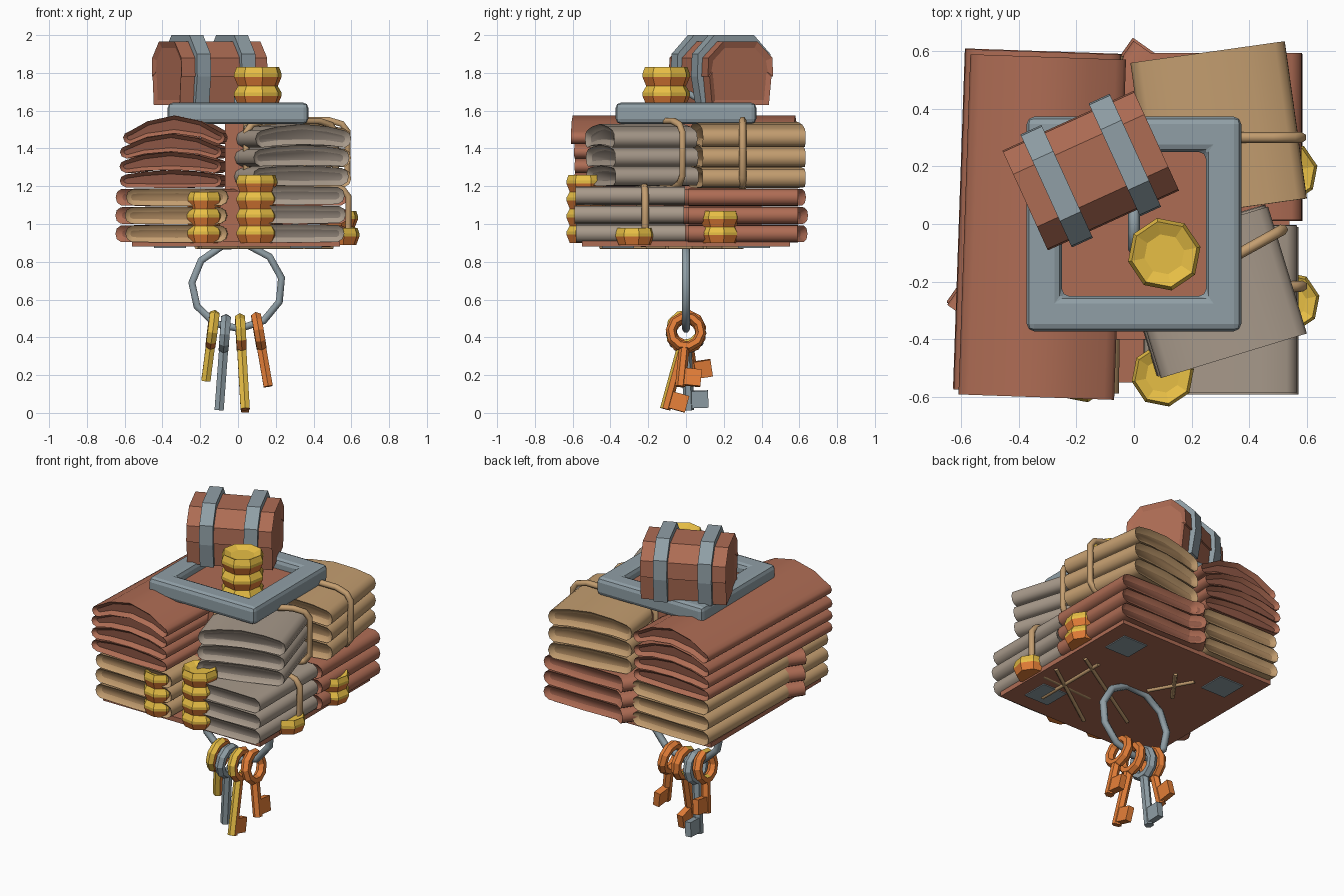
import bpy, bmesh, math, random
from mathutils import Matrix, Vector

random.seed(4)
old = bpy.data.objects.get("Cube")
if old:
    bpy.data.objects.remove(old, do_unlink=True)


def material(name, hexa):
    rgb = [int(hexa[i:i + 2], 16) / 255 for i in (0, 2, 4)]
    col = [c / 12.92 if c < 0.04 else ((c + 0.055) / 1.055) ** 2.4 for c in rgb] + [1]
    m = bpy.data.materials.new(name)
    m.use_nodes = True
    m.diffuse_color = col
    m.node_tree.nodes["Principled BSDF"].inputs["Base Color"].default_value = col
    return m


RED = material("red_cloth", "AE6C54")
RED_D = material("red_fold", "8C5644")
TAN = material("tan_cloth", "C49E70")
TAN_D = material("tan_fold", "A07E58")
GREY = material("grey_cloth", "A89A8B")
GREY_D = material("grey_fold", "81766C")
METAL = material("metal", "909FA6")
GOLD = material("gold", "EDC347")
ORANGE = material("orange_gold", "E57F38")


def place(x, y, z, deg=0):
    return Matrix.Translation((x, y, z)) @ Matrix.Rotation(math.radians(deg), 4, 'Z')


def make(name, bm, mats, matrix=None, smooth=0, rule=None):
    if matrix:
        bm.transform(matrix)
    bmesh.ops.recalc_face_normals(bm, faces=bm.faces)
    if rule:
        for f in bm.faces:
            f.material_index = rule(f)
    me = bpy.data.meshes.new(name)
    bm.to_mesh(me)
    bm.free()
    for m in mats:
        me.materials.append(m)
    ob = bpy.data.objects.new(name, me)
    bpy.context.collection.objects.link(ob)
    if smooth:
        bpy.ops.object.select_all(action='DESELECT')
        ob.select_set(True)
        bpy.context.view_layer.objects.active = ob
        bpy.ops.object.shade_smooth_by_angle(angle=math.radians(smooth))
    return ob


def box(bm, size, at=(0, 0, 0)):
    m = Matrix.Translation(at) @ Matrix.Diagonal((*size, 1))
    return bmesh.ops.create_cube(bm, size=1, matrix=m)["verts"]


def prism(bm, profile, length):
    """Extrude an x-z outline along y, centred; returns both end caps."""
    front = bm.faces.new([bm.verts.new((x, -length / 2, z)) for x, z in profile])
    back = bmesh.ops.extrude_face_region(bm, geom=[front], use_keep_orig=True)["geom"]
    bmesh.ops.translate(bm, verts=[v for v in back if isinstance(v, bmesh.types.BMVert)],
                        vec=(0, length, 0))
    bmesh.ops.recalc_face_normals(bm, faces=bm.faces)
    return [front] + [f for f in back if isinstance(f, bmesh.types.BMFace)]


# Stacks of folded cloth: rounded pads with dark recessed ends
def bundle(name, mats, x, y, z, w, length, height, pads, deg=0, arch=0.0):
    h = (height - arch) / pads
    us = [-1, -0.6, 0, 0.6, 1]
    for i in range(pads):
        lo, hi = arch * i / pads, arch * (i + 1) / pads
        hx = w / 2 - 0.035
        top = [(u * hx, h * 0.99 + hi * (1 - u * u) - h * 0.04 * abs(u)) for u in us]
        low = [(u * hx, h * 0.01 + lo * (1 - u * u) + h * 0.04 * abs(u)) for u in us]
        nose = [(w / 2 - 0.009, h * 0.79), (w / 2, h * 0.5), (w / 2 - 0.009, h * 0.21)]
        outline = low + nose[::-1] + top[::-1] + [(-a, b) for a, b in nose]
        bm = bmesh.new()
        caps = prism(bm, outline, length)
        bmesh.ops.inset_region(bm, faces=caps, thickness=h * 0.27, depth=-0.025)
        for f in caps:
            f.material_index = 1
        shift = random.uniform(-0.012, 0.012)
        make(f"{name}_{i + 1}", bm, mats, place(x, y, z + i * h, deg) @
             Matrix.Translation((shift, -shift, 0)), 50)


bundle("lower_tan_cloth", (TAN, TAN_D), -0.31, 0, 0.9, 0.54, 1.17, 0.29, 3, -1)
bundle("crossed_red_cloth", (RED, RED_D), -0.12, 0.03, 0.9, 0.5, 1.12, 0.29, 3, -35.2)
bundle("lower_red_cloth", (RED, RED_D), 0.295, 0.31, 0.9, 0.56, 0.58, 0.29, 3)
bundle("lower_grey_cloth", (GREY, GREY_D), 0.305, -0.3, 0.9, 0.53, 0.58, 0.3, 3)
bundle("upper_red_cloth", (RED, RED_D), -0.328, 0, 1.19, 0.54, 1.18, 0.385, 4, -2, 0.08)
bundle("upper_tan_cloth", (TAN, TAN_D), 0.285, 0.33, 1.19, 0.54, 0.55, 0.35, 3, 8, 0.03)
bundle("upper_grey_cloth", (GREY, GREY_D), 0.275, -0.235, 1.2, 0.53, 0.46, 0.33, 3, 17, 0.03)

# Red base sheet and filler between the stacks
bm = bmesh.new()
box(bm, (1.1, 1.1, 0.03), (-0.01, 0, 0.895))
box(bm, (0.14, 0.8, 0.27), (-0.03, 0, 1.04))
box(bm, (0.1, 0.5, 0.4), (-0.02, 0.05, 1.35))
make("base_sheet", bm, [RED])

# Square metal tray frame with softened edges
bm = bmesh.new()
plan = [(1, 1), (-1, 1), (-1, -1), (1, -1)]
rings = [[bm.verts.new((sx * r, sy * r, z)) for r, z in
          ((0.25, 1.53), (0.372, 1.53), (0.372, 1.642), (0.25, 1.642))] for sx, sy in plan]
for i in range(4):
    a, c = rings[i], rings[(i + 1) % 4]
    for j in range(4):
        k = (j + 1) % 4
        bm.faces.new((a[j], a[k], c[k], c[j]))
bev = make("tray_frame", bm, [METAL]).modifiers.new("soft_edges", 'BEVEL')
bev.width, bev.segments = 0.026, 2
bm = bmesh.new()
box(bm, (0.54, 0.54, 0.04), (0, 0, 1.565))
make("tray_board", bm, [RED])

# Metal corner plates under the base
bm = bmesh.new()
for sx, sy in ((1, 1), (-1, 1), (1, -1)):
    box(bm, (0.17, 0.17, 0.008), (0.36 * sx, 0.36 * sy, 0.878))
make("bottom_plates", bm, [METAL])

# Chest: vaulted body with inset ends and two straps
spot = place(-0.15, 0.185, 1.63, 24.5 - 90)
half = [(0.165, 0), (0.18, 0.15), (0.19, 0.15), (0.185, 0.25), (0.1, 0.335)]
bm = bmesh.new()
ends = prism(bm, half + [(-x, z) for x, z in half[::-1]], 0.5)
bmesh.ops.inset_region(bm, faces=ends, thickness=0.035, depth=-0.012)
make("chest", bm, [RED], spot)
hoop = [(0.19, 0), (0.215, 0.15), (0.21, 0.27), (0.115, 0.37)]
for side in (-1, 1):
    bm = bmesh.new()
    prism(bm, hoop + [(-x, z) for x, z in hoop[::-1]], 0.08)
    make("chest_strap", bm, [METAL], spot @ Matrix.Translation((0, side * 0.13, 0)))


# Stacks of eight-sided coins: gold above, orange on the undercut
def coins(name, x, y, z, r, n, h=0.09):
    bm = bmesh.new()
    prof = []
    for i in range(n):
        prof += [(r * 0.84, i * h), (r, (i + 0.48) * h), (r, (i + 0.66) * h)]
    prof += [(r * 0.9, n * h), (r * 0.55, (n - 0.2) * h)]
    rings = [[bm.verts.new((a * math.cos(k * math.pi / 4 + 0.2),
                            a * math.sin(k * math.pi / 4 + 0.2), t)) for k in range(8)]
             for a, t in prof]
    for a, b in zip(rings, rings[1:]):
        for k in range(8):
            bm.faces.new((a[k], a[(k + 1) % 8], b[(k + 1) % 8], b[k]))
    bm.faces.new(rings[0])
    bm.faces.new(rings[-1])
    make(name, bm, [GOLD, ORANGE], place(x, y, z), 0, lambda f: int(f.normal.z < -0.1))


coins("tray_coins", 0.105, -0.105, 1.53, 0.128, 3, 0.1)
coins("front_coins_short", -0.18, -0.52, 0.9, 0.1, 3)
coins("front_coins_tall", 0.1, -0.525, 0.9, 0.11, 4)
coins("side_coin", 0.54, -0.27, 0.89, 0.105, 1)
coins("side_coins", 0.53, 0.18, 0.9, 0.108, 2, 0.085)


# Round cords
def cord(name, points, r, mat, closed=True):
    cu = bpy.data.curves.new(name, 'CURVE')
    cu.dimensions = '3D'
    cu.bevel_depth, cu.bevel_resolution, cu.use_fill_caps = r, 1, True
    sp = cu.splines.new('POLY')
    sp.points.add(len(points) - 1)
    for p, co in zip(sp.points, points):
        p.co = (*co, 1)
    sp.use_cyclic_u = closed
    cu.materials.append(mat)
    ob = bpy.data.objects.new(name, cu)
    bpy.context.collection.objects.link(ob)


def tie(name, x, y, z, w, h, deg):
    pts = []
    for sx, sz in ((1, 1), (-1, 1), (-1, -1), (1, -1)):
        corner = [(w / 2 * sx, 0, (h / 2 - 0.06) * sz), ((w / 2 - 0.03) * sx, 0, (h / 2 - 0.02) * sz),
                  ((w / 2 - 0.1) * sx, 0, h / 2 * sz)]
        pts += corner if sx * sz > 0 else corner[::-1]
    cord(name, [place(x, y, z, deg) @ Vector(p) for p in pts], 0.019, TAN)


tie("upper_tan_tie", 0.29, 0.3, 1.37, 0.58, 0.36, 0)
tie("upper_grey_tie", 0.28, -0.15, 1.37, 0.54, 0.35, 29)
tie("lower_grey_tie", 0.31, -0.23, 1.05, 0.55, 0.31, 3)
for a, b in (((-0.2, 0.3), (-0.06, 0.05)), ((-0.06, 0.3), (-0.22, 0.08)),
             ((0.45, 0.1), (-0.2, -0.3)), ((0.5, -0.1), (0, -0.45)), ((0.35, 0.1), (0.35, -0.4))):
    cord("bottom_cord", [(*a, 0.878), (*b, 0.878)], 0.012, TAN, False)

# Key ring, the loop inside the tray, and hanging keys
turn = [k * math.tau / 11 + 0.2 for k in range(11)]
cord("key_ring", [(0.24 * math.cos(a) - 0.005, 0, 0.67 + 0.225 * math.sin(a)) for a in turn],
     0.022, METAL)
cord("tray_loop", [(0, 0.09 * math.cos(a), 1.6 + 0.09 * math.sin(a)) for a in turn], 0.02, METAL)


def key(name, head, tip, mats):
    head, tip = Vector(head), Vector(tip)
    up = (head - tip).normalized()
    length = (tip - head).length
    bm = bmesh.new()
    rings = []
    for k in range(10):
        a = k * math.tau / 10
        rings.append([bm.verts.new((0.03 * math.sin(b), (0.08 + 0.028 * math.cos(b)) * math.cos(a),
                                    (0.08 + 0.028 * math.cos(b)) * math.sin(a)))
                      for b in [j * math.tau / 6 for j in range(6)]])
    for k in range(10):
        a, c = rings[k], rings[(k + 1) % 10]
        for j in range(6):
            bm.faces.new((a[j], a[(j + 1) % 6], c[(j + 1) % 6], c[j]))
    shaft = length - 0.07
    bmesh.ops.create_cone(bm, cap_ends=True, segments=6, radius1=0.028, radius2=0.028, depth=shaft,
                          matrix=Matrix.Translation((0, 0, -0.07 - shaft / 2)))
    bit = set(box(bm, (0.04, 0.09, 0.09), (0, 0.06, 0.055 - length)))
    side = up.cross(Vector((1, 0, 0))).normalized()
    m = Matrix((side.cross(up), side, up)).transposed().to_4x4()
    last = len(mats) - 1
    make(name, bm, mats, Matrix.Translation(head) @ m, 0,
         lambda f: last * int(f.normal.y > -0.1 or f.normal.z < -0.5 or f.verts[0] in bit))


key("short_gold_key", (-0.135, 0, 0.44), (-0.17, 0.04, 0.17), [GOLD, ORANGE])
key("metal_key", (-0.07, 0, 0.42), (-0.1, 0.015, 0.015), [METAL])
key("long_gold_key", (0.015, 0, 0.42), (0.038, -0.11, 0.02), [GOLD, ORANGE])
key("orange_key", (0.11, 0, 0.43), (0.16, -0.03, 0.14), [ORANGE])
